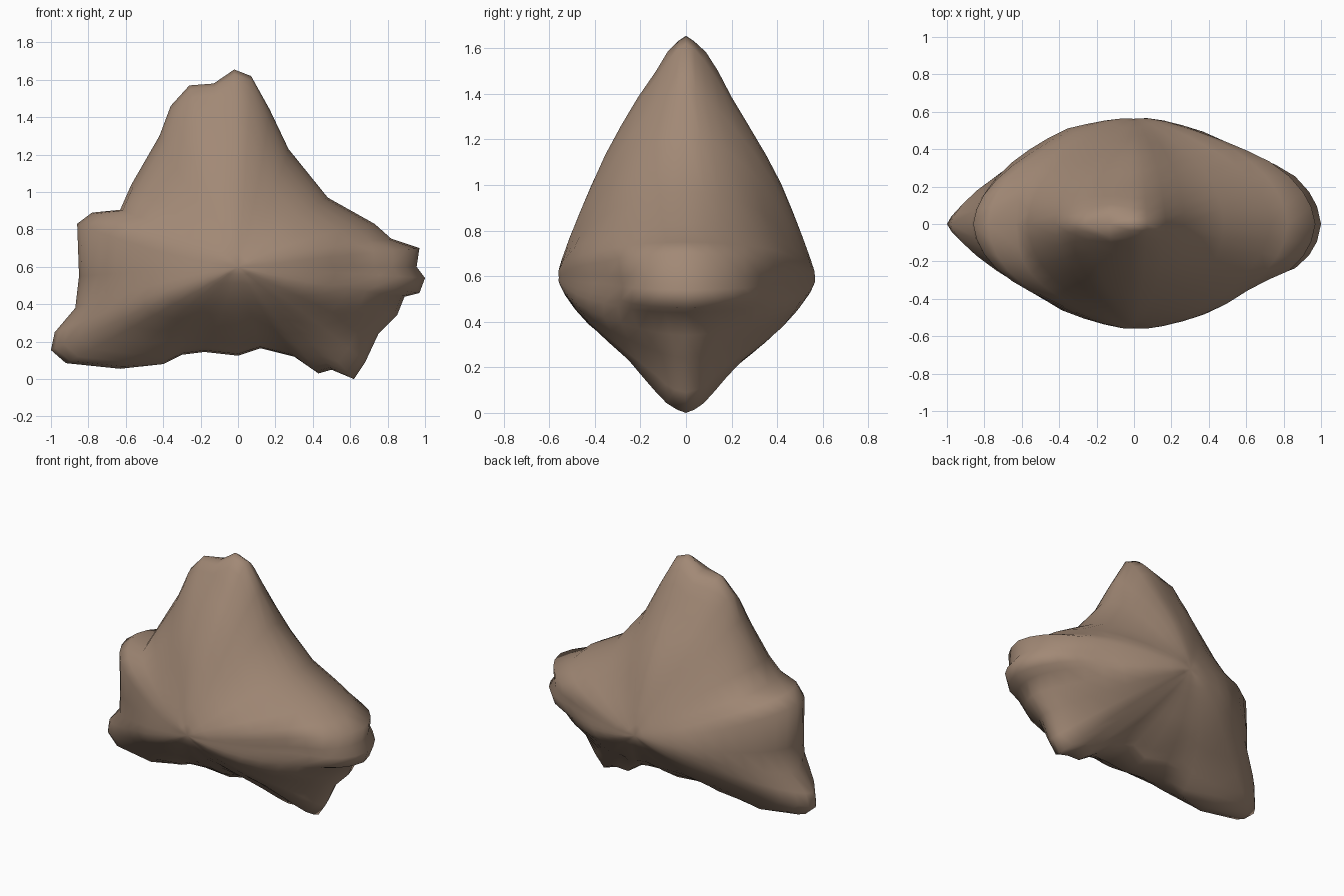
import bpy, bmesh, math
from mathutils import Vector, noise

if "Cube" in bpy.data.objects:
    bpy.data.objects.remove(bpy.data.objects["Cube"])

# Front silhouette of the boulder (x, z)
OUTLINE = [(1, .54), (.97, .46), (.89, .44), (.85, .34), (.75, .24), (.68, .09), (.62, 0),
           (.5, .05), (.43, .03), (.3, .12), (.12, .165), (0, .125), (-.18, .145), (-.3, .13),
           (-.4, .08), (-.63, .055), (-.92, .085), (-1, .155), (-.98, .25), (-.87, .38),
           (-.85, .55), (-.86, .83), (-.78, .89), (-.63, .905), (-.57, 1.04), (-.42, 1.3),
           (-.36, 1.46), (-.26, 1.57), (-.13, 1.58), (-.02, 1.655), (.07, 1.62), (.17, 1.44),
           (.27, 1.23), (.48, .97), (.73, .83), (.82, .75), (.97, .7), (.955, .6)]
# Side profile: height, depth to the front, depth to the back
SIDE = [(0, .03, .03), (.05, .1, .09), (.2, .22, .23), (.3, .35, .38), (.43, .5, .5),
        (.53, .57, .58), (.65, .57, .56), (.8, .51, .48), (1, .42, .43), (1.15, .36, .36),
        (1.35, .25, .21), (1.5, .12, .15), (1.58, .1, .1), (1.66, .01, .01)]
# Plan profile: x, depth to the front, depth to the back
PLAN = [(-1, .02, .02), (-.86, .15, .17), (-.6, .34, .4), (-.3, .5, .53), (0, .58, .58),
        (.15, .56, .58), (.45, .46, .46), (.65, .31, .37), (.85, .25, .28), (.96, .15, .16),
        (1, .03, .03)]
CENTRE = Vector((0, .6))
RINGS = [.08, .18, .3, .42, .54, .66, .77, .87, .94, .98]

rim = [Vector(p) - CENTRE for p in OUTLINE]
n = len(rim)
soft = [sum((rim[(i + k) % n] for k in range(-3, 4)), Vector((0, 0))) / 7 for i in range(n)]


def lookup(table, pos, k):
    for a, b in zip(table, table[1:]):
        if pos <= b[0]:
            t = max(0, (pos - a[0]) / (b[0] - a[0]))
            return a[k] + (b[k] - a[k]) * t
    return 0


def span_fraction(x, z):
    """Position of x across the silhouette at height z, from -1 to 1."""
    left, right = -9, 9
    for i in range(n):
        (x0, z0), (x1, z1) = OUTLINE[i], OUTLINE[(i + 1) % n]
        if (z0 > z) != (z1 > z):
            c = x0 + (x1 - x0) * (z - z0) / (z1 - z0)
            if c < x:
                left = max(left, c)
            else:
                right = min(right, c)
    if left < -5 or right > 5:
        return 1
    return (2 * x - left - right) / (right - left)


def bulge(s, d):
    """Domed depth by distance from the middle: blunt sides, sharper top and feet."""
    up = d.normalized().y
    w = max(0, 1 - abs(up) * 1.3)
    a0, b0 = (1.35, .85) if up > 0 else (1.2, .9)
    return .57 * (1 - s ** (a0 + (2 - a0) * w)) ** (b0 + (.7 - b0) * w)


def depth(x, z, s, d, k):
    """Average of rounded horizontal slices and the dome, kept within the plan."""
    u = span_fraction(x, z)
    cut = lookup(SIDE, z, k) * max(0, 1 - u * u) ** .5
    return min(.6 * cut + .4 * bulge(s, d), lookup(PLAN, x, k))


bm = bmesh.new()
edge = [bm.verts.new((p.x, 0, p.y + CENTRE.y)) for p in rim]
inner, core = [], []
for side, k in ((-1, 1), (1, 2)):
    outer = edge
    for s in reversed(RINGS):
        ring = []
        for r, q in zip(rim, soft):
            p = (r * s + q * (1 - s)) * s + CENTRE
            v = Vector((p.x, side * depth(p.x, p.y, s, r, k), p.y))
            v.y += noise.noise(v * 3) * .025 * (1 - s ** 4)
            ring.append(bm.verts.new(v))
        for i in range(n):
            j = (i + 1) % n
            bm.faces.new((outer[i], outer[j], ring[j], ring[i]))
        outer = ring
        inner += ring if s < .95 else []
        core += ring if s < .4 else []
    tip = bm.verts.new((0, side * .57, CENTRE.y))
    core.append(tip)
    for i in range(n):
        bm.faces.new((outer[i], outer[(i + 1) % n], tip))
# Even out the depth without touching the silhouette
bmesh.ops.smooth_vert(bm, verts=inner, factor=.5, use_axis_y=True)
for _ in range(3):
    bmesh.ops.smooth_vert(bm, verts=core, factor=.5, use_axis_y=True)
bmesh.ops.recalc_face_normals(bm, faces=bm.faces)

mesh = bpy.data.meshes.new("boulder")
bm.to_mesh(mesh)
bm.free()
boulder = bpy.data.objects.new("boulder", mesh)
bpy.context.collection.objects.link(boulder)

stone = bpy.data.materials.new("brown stone")
stone.diffuse_color = (.36, .25, .18, 1)
stone.use_nodes = True
stone.node_tree.nodes["Principled BSDF"].inputs["Base Color"].default_value = stone.diffuse_color
mesh.materials.append(stone)

bpy.context.view_layer.objects.active = boulder
boulder.select_set(True)
bpy.ops.object.shade_smooth_by_angle(angle=math.radians(80))
